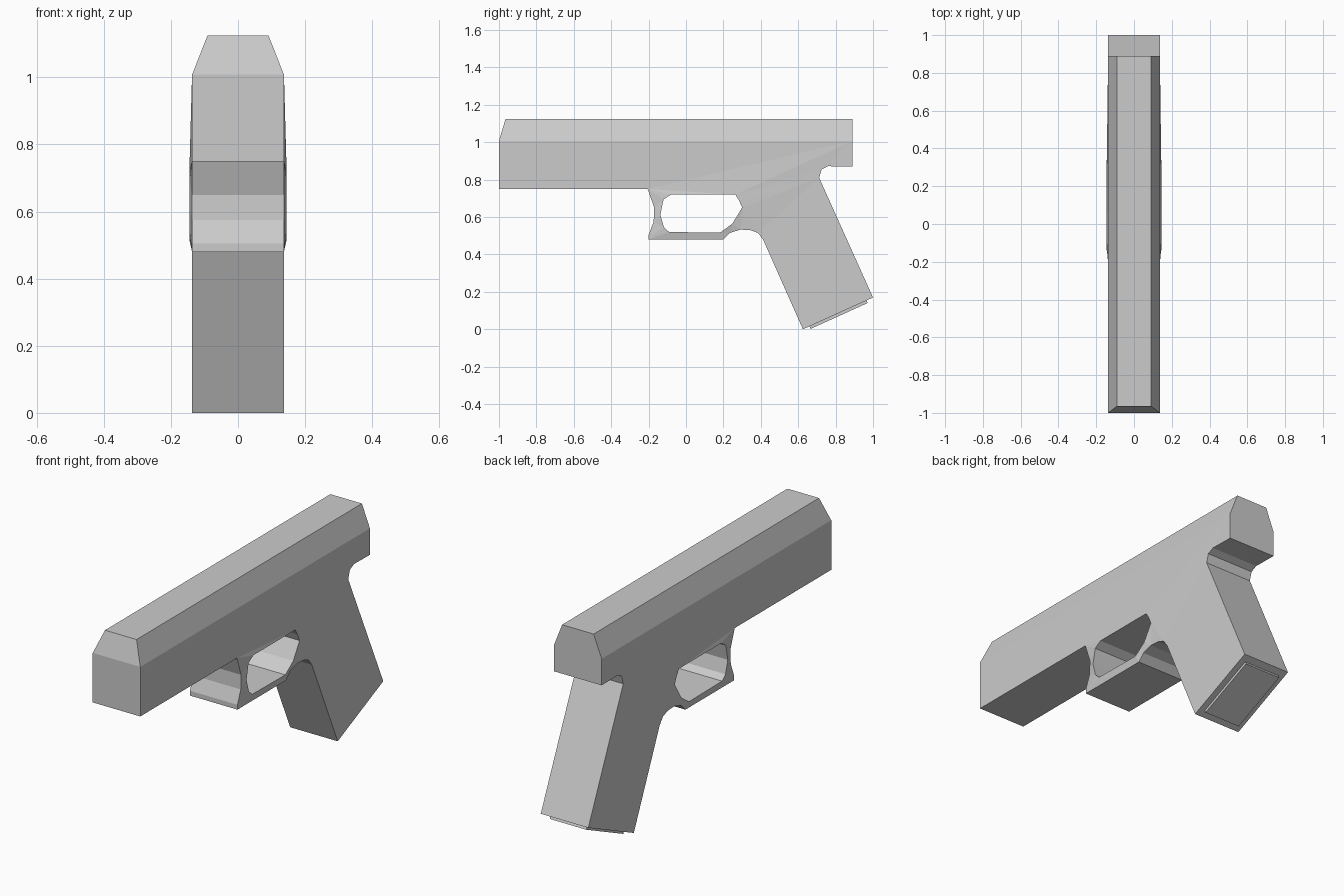
import bpy, bmesh, math
from mathutils import Matrix, Vector

if "Cube" in bpy.data.objects:
    bpy.data.objects.remove(bpy.data.objects["Cube"])

W, BULGE, TOP_W = 0.137, 0.145, 0.091   # half widths
SHOULDER, TOP = 1.008, 1.125            # chamfer heights

# Side profile (y, z), starting at the two shoulder corners
OUTER = [(-1, SHOULDER), (0.89, SHOULDER), (0.89, 0.87), (0.76, 0.872), (0.725, 0.855),
         (0.712, 0.81), (1.0, 0.17), (0.625, 0.0), (0.412, 0.48), (0.385, 0.515),
         (0.345, 0.53), (0.29, 0.533), (0.235, 0.515), (0.20, 0.48), (-0.20, 0.48),
         (-0.20, 0.505), (-0.173, 0.575), (-0.17, 0.65), (-0.205, 0.75), (-1, 0.75)]
# Trigger guard opening
HOLE = [(-0.08, 0.72), (0.264, 0.72), (0.283, 0.69), (0.30, 0.651), (0.248, 0.565),
        (0.183, 0.517), (-0.09, 0.52), (-0.118, 0.545), (-0.137, 0.613), (-0.12, 0.695)]


def finish(bm, name):
    bmesh.ops.recalc_face_normals(bm, faces=bm.faces)
    mesh = bpy.data.meshes.new(name)
    bm.to_mesh(mesh)
    bm.free()
    obj = bpy.data.objects.new(name, mesh)
    bpy.context.collection.objects.link(obj)
    return obj


def ring(bm, pts, x):
    verts = [bm.verts.new((x, y, z)) for y, z in pts]
    edges = [bm.edges.new((v, verts[(i + 1) % len(verts)])) for i, v in enumerate(verts)]
    return verts, edges


# Frame and slide: two filled side walls joined along every rim
bm = bmesh.new()
outers, holes, tops = [], [], []
for s in (-1, 1):
    ov, oe = ring(bm, OUTER, s * W)
    hv, he = ring(bm, HOLE, s * W)
    bmesh.ops.triangle_fill(bm, use_beauty=True, edges=oe + he, normal=(s, 0, 0))
    for v in hv:
        v.co.x = s * BULGE                # slight swelling around the opening
    tv = [bm.verts.new((s * TOP_W, y, TOP)) for y in (-0.965, 0.89)]
    bm.faces.new((ov[0], ov[1], tv[1], tv[0]))   # side chamfer
    outers.append(ov)
    holes.append(hv)
    tops.append(tv)

for (a, b), first in ((outers, 1), (holes, 0)):
    n = len(a)
    for i in range(first, n):
        j = (i + 1) % n
        bm.faces.new((a[i], a[j], b[j], b[i]))

# Slide roof, sloped nose and upper rear face
bm.faces.new((tops[0][0], tops[0][1], tops[1][1], tops[1][0]))
for k in (0, 1):
    bm.faces.new((outers[0][k], outers[1][k], tops[1][k], tops[0][k]))
finish(bm, "frame_and_slide")

# Base plate standing slightly proud of the grip bottom
toe, heel = Vector((0, 0.625, 0.0)), Vector((0, 1.0, 0.17))
angle = math.atan2(heel.z - toe.z, heel.y - toe.y)
bm = bmesh.new()
bmesh.ops.create_cube(bm, size=1, matrix=Matrix.Translation((toe + heel) / 2)
                      @ Matrix.Rotation(angle, 4, 'X')
                      @ Matrix.Diagonal((0.21, 0.335, 0.03, 1)))
finish(bm, "grip_base_plate")
